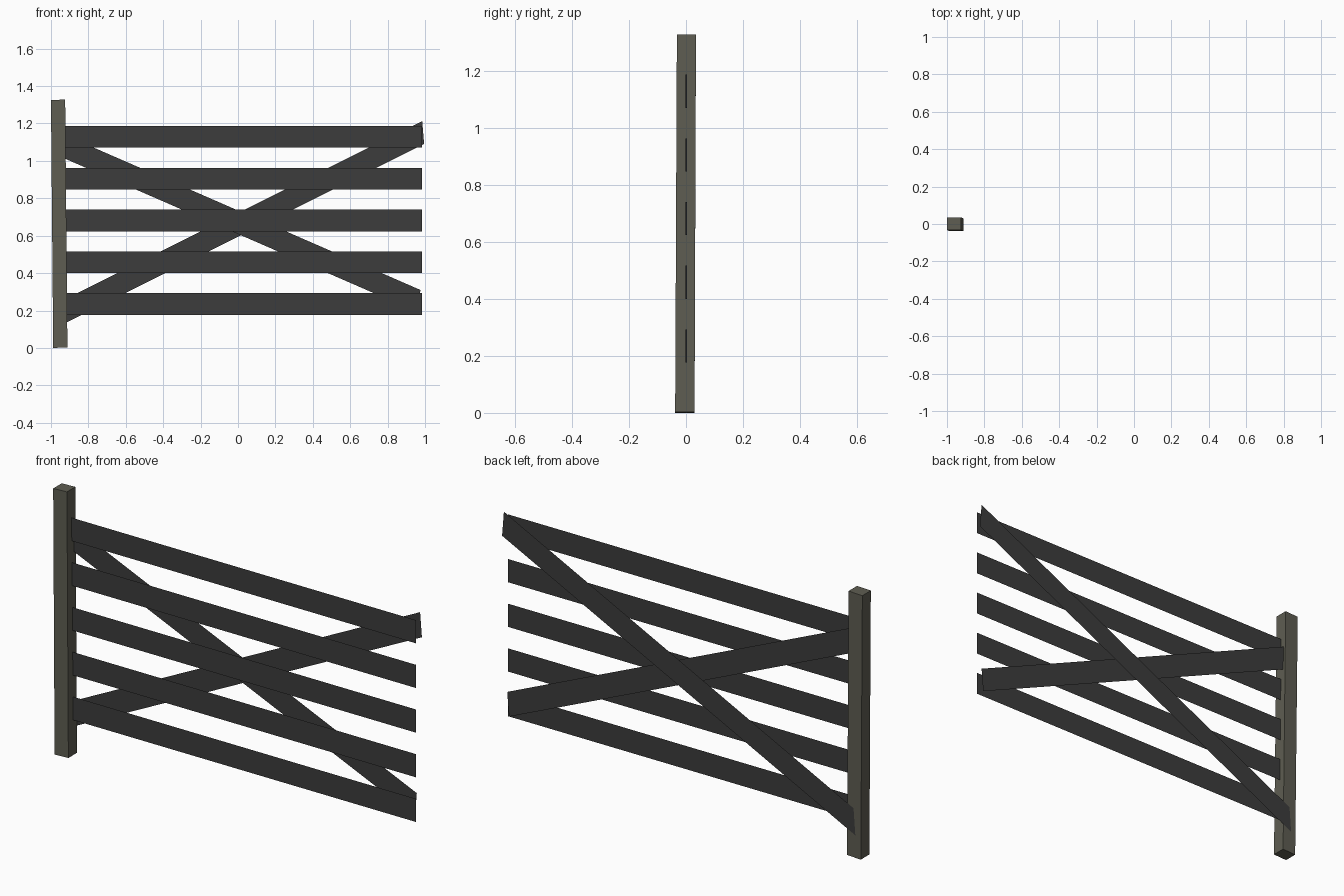
import bpy

if "Cube" in bpy.data.objects:
    bpy.data.objects.remove(bpy.data.objects["Cube"])


def material(name, rgb):
    m = bpy.data.materials.new(name)
    m.diffuse_color = (*rgb, 1)
    m.use_nodes = True
    m.node_tree.nodes["Principled BSDF"].inputs["Base Color"].default_value = m.diffuse_color
    return m


post_mat = material("weathered_post", (0.112, 0.110, 0.084))
board_mat = material("dark_board", (0.045, 0.045, 0.045))


def add_mesh(name, verts, faces, mat):
    me = bpy.data.meshes.new(name)
    me.from_pydata(verts, [], faces)
    me.materials.append(mat)
    ob = bpy.data.objects.new(name, me)
    bpy.context.collection.objects.link(ob)
    return ob


def board(name, corners, y0, y1):
    """Paper-thin board: corners are (x, z), y runs from y0 (left) to y1 (right)."""
    verts = [(x, y0 if x < 0 else y1, z) for x, z in corners]
    return add_mesh(name, verts, [(0, 1, 2, 3)], board_mat)


# Slightly leaning square post
def ring(x0, x1, y0, y1, z0, z1):
    return [(x0, y0, z0), (x1, y0, z1), (x1, y1, z1), (x0, y1, z0)]


add_mesh("gate_post",
         ring(-0.988, -0.912, -0.038, 0.030, 0.0, 0.003)
         + ring(-1.0, -0.924, -0.032, 0.035, 1.325, 1.328),
         [(3, 2, 1, 0), (4, 5, 6, 7)]
         + [(i, (i + 1) % 4, (i + 1) % 4 + 4, i + 4) for i in range(4)],
         post_mat)

# Five horizontal rails
for i in range(5):
    z = 0.235 + i * 0.2233
    board("rail_%d" % (i + 1),
          [(-0.925, z - 0.058), (0.985, z - 0.058),
           (0.985, z + 0.058), (-0.925, z + 0.058)], 0.003, -0.002)

# Crossed braces behind the rails
board("falling_brace",
      [(-0.93, 1.014), (0.965, 0.189), (0.975, 0.310), (-0.93, 1.140)],
      0.020, 0.020)
board("rising_brace",
      [(-0.96, 0.115), (0.995, 1.090), (0.985, 1.213), (-0.95, 0.248)],
      0.033, 0.032)
